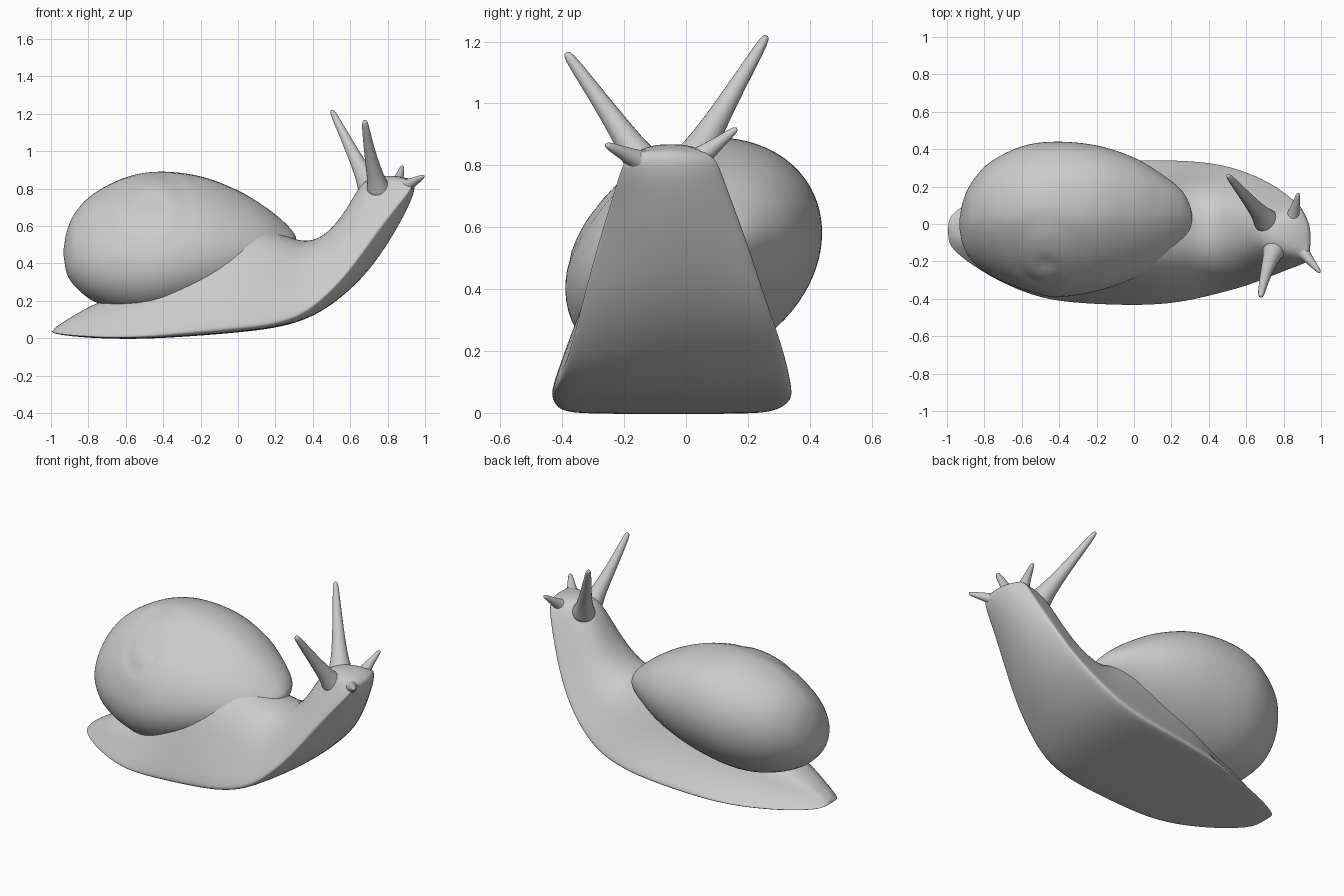
import bpy, bmesh, math
from mathutils import Vector

cube = bpy.data.objects.get("Cube")
if cube:
    bpy.data.objects.remove(cube, do_unlink=True)

grey = bpy.data.materials.new("plain_grey")
grey.use_nodes = True
tone = (0.6, 0.6, 0.6, 1)
grey.diffuse_color = tone
grey.node_tree.nodes["Principled BSDF"].inputs["Base Color"].default_value = tone


def loft(name, rings, levels=1, shape=None):
    """Skin equal-length rings of points, cap both ends and smooth."""
    bm = bmesh.new()
    loops = [[bm.verts.new(p) for p in ring] for ring in rings]
    n = len(loops[0])
    for a, b in zip(loops, loops[1:]):
        for i in range(n):
            j = (i + 1) % n
            bm.faces.new((a[i], a[j], b[j], b[i]))
    bm.faces.new(loops[0])
    bm.faces.new(loops[-1])
    bmesh.ops.recalc_face_normals(bm, faces=bm.faces[:])
    if shape:
        bm.normal_update()
        shape(bm)
    mesh = bpy.data.meshes.new(name)
    bm.to_mesh(mesh)
    bm.free()
    mesh.materials.append(grey)
    mesh.shade_smooth()
    ob = bpy.data.objects.new(name, mesh)
    bpy.context.collection.objects.link(ob)
    if levels:
        sub = ob.modifiers.new("smooth", 'SUBSURF')
        sub.levels = sub.render_levels = levels


def refine(rows, steps):
    """Pass a smooth curve through rows of numbers."""
    rows = [Vector(r) for r in rows]
    padded = [2 * rows[0] - rows[1]] + rows + [2 * rows[-1] - rows[-2]]
    out = []
    for a, b, c, d in zip(padded, padded[1:], padded[2:], padded[3:]):
        for k in range(steps):
            t = k / steps
            out.append(b + (c - a) * t / 2 + (2 * a - 5 * b + 4 * c - d) * t * t / 2
                       + (3 * b - a - 3 * c + d) * t ** 3 / 2)
    return out + [rows[-1]]


# Body: foot, neck and head share one bell-shaped section
half = [(0.45, 0), (0.85, 0.005), (0.98, 0.02), (1, 0.055), (0.94, 0.18),
        (0.81, 0.42), (0.64, 0.72), (0.36, 0.95)]
bell = [(0, 0)] + half + [(0, 1)] + [(-u, v) for u, v in reversed(half)]
# sole x, sole z, back x, back z, right y, left y, right and left edge setback
stations = [
    (-1.0, .03, -.99, .05, -.10, .03, 0, 0), (-.94, .015, -.9, .11, -.17, .09, 0, 0),
    (-.78, 0, -.75, .2, -.28, .18, 0, 0), (-.58, -.005, -.55, .26, -.375, .26, 0, 0),
    (-.42, 0, -.4, .38, -.415, .31, 0, 0),
    (-.25, .01, -.25, .56, -.43, .34, 0, 0), (0, .03, 0, .65, -.44, .36, 0, 0),
    (.22, .055, .2, .58, -.43, .35, .02, .01), (.4, .11, .33, .52, -.40, .335, .05, .02),
    (.55, .21, .43, .53, -.37, .31, .08, .03), (.7, .35, .53, .62, -.335, .26, .1, .04),
    (.83, .54, .61, .75, -.285, .2, .1, .06), (.915, .7, .66, .84, -.235, .14, .06, .07),
    (.95, .79, .74, .87, -.21, .11, .02, .07), (.945, .85, .86, .87, -.18, .08, 0, .05)]
rings = []
for bx, bz, tx, tz, y0, y1, right, left in stations:
    mid, wide = (y0 + y1) / 2, (y1 - y0) / 2
    # the left flank is hollow beneath the shell
    tuck = min(.25, max(0, .3 - bx))
    ring = []
    for u, v in bell:
        back = (left if u > 0 else right) * u * u * (1 - v)
        side = u * (1 - tuck * math.sin(math.pi * v)) if u > 0 else u
        ring.append((bx + (tx - bx) * v - back, mid + wide * side, bz + (tz - bz) * v))
    rings.append(ring)
loft("body", rings, 2)

# Shell: sheared oval sections, x then low and high z, right and left y
ovals = [
    (-.932, .44, .48, -.03, .03), (-.915, .35, .57, -.11, .12),
    (-.87, .285, .67, -.19, .22), (-.77, .21, .77, -.27, .33),
    (-.6, .16, .855, -.345, .415), (-.42, .155, .885, -.385, .44),
    (-.2, .205, .86, -.355, .42), (0, .28, .785, -.285, .355),
    (.15, .36, .695, -.2, .265), (.25, .43, .615, -.11, .185),
    (.295, .48, .565, -.05, .11), (.31, .51, .54, .01, .05)]
SEG = 72
rings = []
for x, z0, z1, y0, y1 in refine(ovals, 6):
    ring = []
    for k in range(SEG):
        a = math.tau * k / SEG
        c, s = math.cos(a), math.sin(a)
        # the right side is flatter above and fuller below
        pull = 1 - .16 * max(0, -c) * s
        dy = (y1 - y0) / 2 * c * pull
        ring.append((x, (y0 + y1) / 2 + dy,
                     (z0 + z1) / 2 + (z1 - z0) / 2 * s * pull + .15 * dy))
    rings.append(ring)


def coil(bm):
    """Press a shallow spiral seam around a low spire on the right side."""
    for v in bm.verts:
        if v.normal.y > -0.1:
            continue
        dx, dz = v.co.x + .48, v.co.z - .71
        r = math.hypot(dx, dz)
        if r < .3:
            turn = math.atan2(dz, dx) / math.tau
            phase = (r / .14 + turn) % 1
            groove = math.exp(-((phase - .5) / .16) ** 2)
            v.co += v.normal * (1 - r / .3) * (.006 - .014 * groove)


loft("shell", rings, 0, coil)


# Tentacles: round tapering stalks with a flared root
def stalk(name, base, tip, r0, r1, bend=(0, 0, 0)):
    base, tip, bend = Vector(base), Vector(tip), Vector(bend)
    turn = (tip - base).to_track_quat('Z', 'Y')
    rings = []
    for t, f in ((0, 2), (.1, 1.4), (.22, .95), (.5, .5), (.8, .18), (.97, 0), (1, -.3)):
        centre = base.lerp(tip, t) + bend * math.sin(math.pi * t)
        r = r1 + (r0 - r1) * f
        rings.append([centre + turn @ Vector((r * math.cos(a), r * math.sin(a), 0))
                      for a in (math.tau * k / 10 for k in range(10))])
    loft(name, rings)


stalk("left_eye_stalk", (.72, 0, .78), (.5, .262, 1.22), .052, .017)
stalk("right_eye_stalk", (.76, -.115, .77), (.677, -.388, 1.165), .05, .018, (-.01, 0, .005))
stalk("left_feeler", (.84, 0, .79), (.88, .165, .92), .042, .012)
stalk("right_feeler", (.86, -.10, .79), (.995, -.26, .868), .045, .012)
